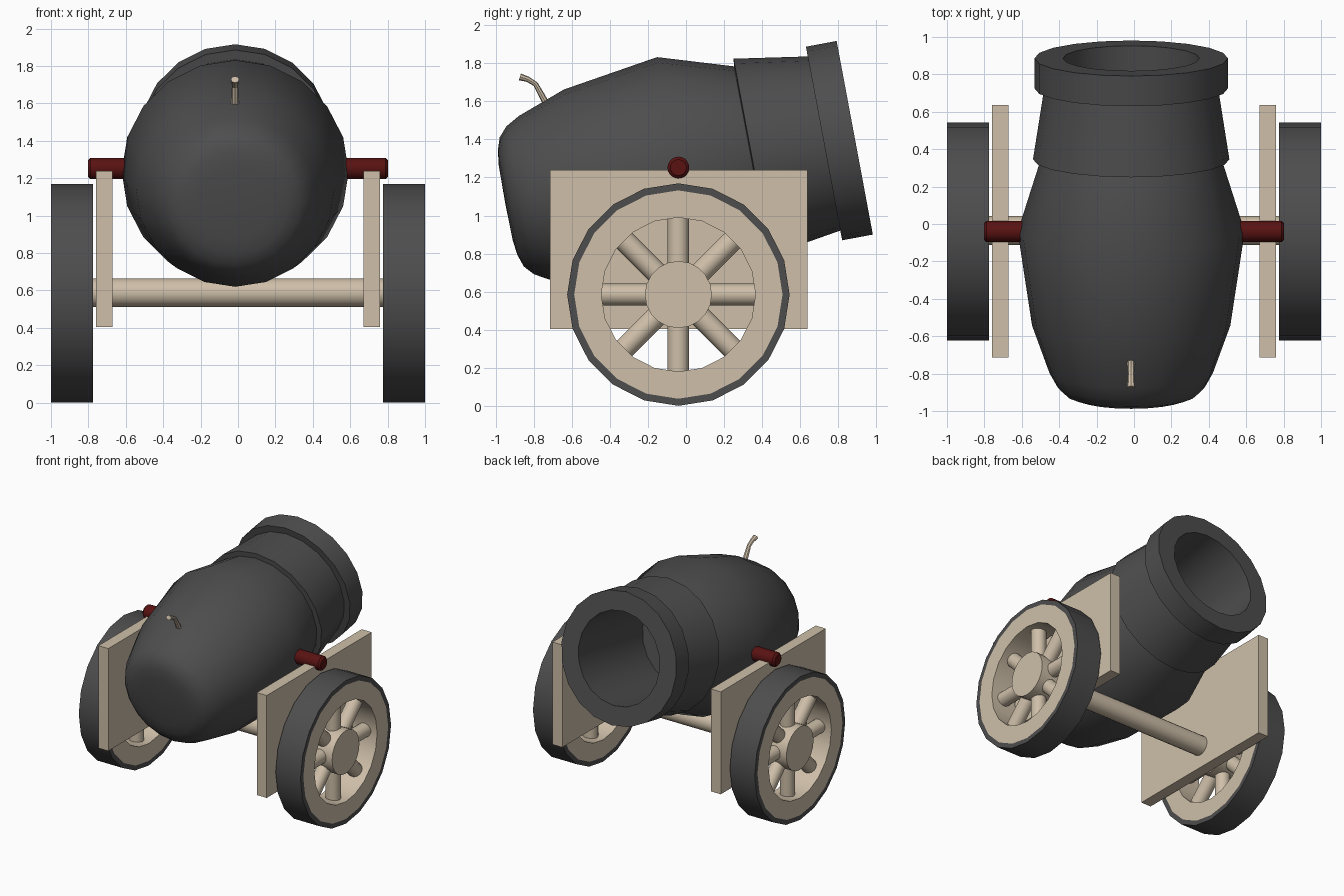
import bpy, bmesh, math
from mathutils import Matrix, Vector

if "Cube" in bpy.data.objects:
    bpy.data.objects.remove(bpy.data.objects["Cube"])


def material(name, rgb):
    m = bpy.data.materials.new(name)
    m.diffuse_color = (*rgb, 1)
    m.use_nodes = True
    m.node_tree.nodes["Principled BSDF"].inputs["Base Color"].default_value = m.diffuse_color
    return m


IRON = material("dark iron", (0.075, 0.075, 0.075))
WOOD = material("pale wood", (0.62, 0.52, 0.395))
RED = material("dark red", (0.1, 0.006, 0.006))


def finish(name, bm, mat, matrix=Matrix()):
    bmesh.ops.recalc_face_normals(bm, faces=bm.faces)
    me = bpy.data.meshes.new(name)
    bm.to_mesh(me)
    bm.free()
    me.materials.append(mat)
    ob = bpy.data.objects.new(name, me)
    bpy.context.collection.objects.link(ob)
    ob.matrix_world = matrix
    bpy.ops.object.select_all(action='DESELECT')
    ob.select_set(True)
    bpy.context.view_layer.objects.active = ob
    bpy.ops.object.shade_smooth_by_angle(angle=math.radians(30))
    return ob


def lathe(name, profile, mat, matrix, segs=20, loop=False):
    """Revolve (radius, height) points around local z."""
    bm = bmesh.new()
    rings = []
    for r, h in profile:
        if r == 0:
            rings.append([bm.verts.new((0, 0, h))] * segs)
        else:
            rings.append([bm.verts.new((r * math.cos(a), r * math.sin(a), h))
                          for a in (math.tau * i / segs for i in range(segs))])
    pairs = list(zip(rings, rings[1:]))
    if loop:
        pairs.append((rings[-1], rings[0]))
    for a, b in pairs:
        for i in range(segs):
            j = (i + 1) % segs
            bm.faces.new(list(dict.fromkeys((a[i], a[j], b[j], b[i]))))
    return finish(name, bm, mat, matrix)


def rod(name, r, h0, h1, mat, matrix, segs=20, bevel=0.0):
    if bevel:
        prof = [(0, h0), (r - bevel, h0), (r, h0 + bevel),
                (r, h1 - bevel), (r - bevel, h1), (0, h1)]
    else:
        prof = [(0, h0), (r, h0), (r, h1), (0, h1)]
    return lathe(name, prof, mat, matrix, segs)


def box(name, lo, hi, mat):
    bm = bmesh.new()
    bmesh.ops.create_cube(bm, size=1)
    lo, hi = Vector(lo), Vector(hi)
    for v in bm.verts:
        v.co = (lo + hi) / 2 + v.co * (hi - lo)
    return finish(name, bm, mat)


Y0, WZ = -0.04, 0.585
SIDEWAYS = Matrix.Rotation(math.pi / 2, 4, 'Y')

# Barrel: body, stepped neck, muzzle ring and bore in one profile
barrel = [(0, -0.925), (0.2, -0.922), (0.28, -0.912), (0.345, -0.89), (0.395, -0.845),
          (0.437, -0.77), (0.53, -0.512), (0.607, 0), (0.485, 0.388), (0.525, 0.393),
          (0.465, 0.778), (0.517, 0.778), (0.517, 0.942), (0.365, 0.942),
          (0.365, 0.1), (0, 0.1)]
lathe("barrel", barrel, IRON, Matrix.Translation((-0.015, Y0, 1.235))
      @ Matrix.Rotation(math.radians(-79.4), 4, 'X'))

# Trunnion rod
rod("trunnion", 0.057, -0.803, 0.803, RED,
    Matrix.Translation((0, Y0, 1.252)) @ SIDEWAYS, bevel=0.015)

# Fuse: bent tapering cord
path = [(-0.72, 1.56, 0.022), (-0.757, 1.63, 0.02), (-0.79, 1.69, 0.017),
        (-0.83, 1.715, 0.018), (-0.872, 1.728, 0.023)]
bm = bmesh.new()
rings = []
for i, (y, z, r) in enumerate(path):
    a, b = path[max(i - 1, 0)], path[min(i + 1, len(path) - 1)]
    t = Vector((0, b[0] - a[0], b[1] - a[1])).normalized()
    n = Vector((0, -t.z, t.y))
    rings.append([bm.verts.new(Vector((-0.016 + r * math.cos(k * math.tau / 8), y, z))
                               + n * (0.8 * r * math.sin(k * math.tau / 8))) for k in range(8)])
for a, b in zip(rings, rings[1:]):
    for k in range(8):
        bm.faces.new((a[k], a[(k + 1) % 8], b[(k + 1) % 8], b[k]))
bm.faces.new(rings[0])
bm.faces.new(rings[-1])
finish("fuse", bm, WOOD)

# Axle
rod("axle", 0.077, -0.85, 0.85, WOOD, Matrix.Translation((0, Y0 + 0.005, 0.588)) @ SIDEWAYS)

# Side planks and wheels
for side, s in (("left", -1), ("right", 1)):
    x0, x1 = sorted((0.67 * s, 0.76 * s))
    box(side + "_plank", (x0, -0.715, 0.405), (x1, 0.637, 1.24), WOOD)
    centre = Matrix.Translation((0.888 * s, Y0, WZ))
    M = centre @ SIDEWAYS
    w = 0.112
    for part, r0, r1, mat in (("tyre", 0.547, 0.584, IRON), ("rim", 0.405, 0.547, WOOD)):
        lathe(f"{side}_{part}", [(r0, -w), (r1, -w), (r1, w), (r0, w)], mat, M, loop=True)
    rod(side + "_hub", 0.176, -w, w, WOOD, M)
    for k in range(8):
        rod(f"{side}_spoke_{k + 1}", 0.057, 0.1, 0.43, WOOD,
            centre @ Matrix.Rotation(k * math.tau / 8, 4, 'X'), segs=16)
